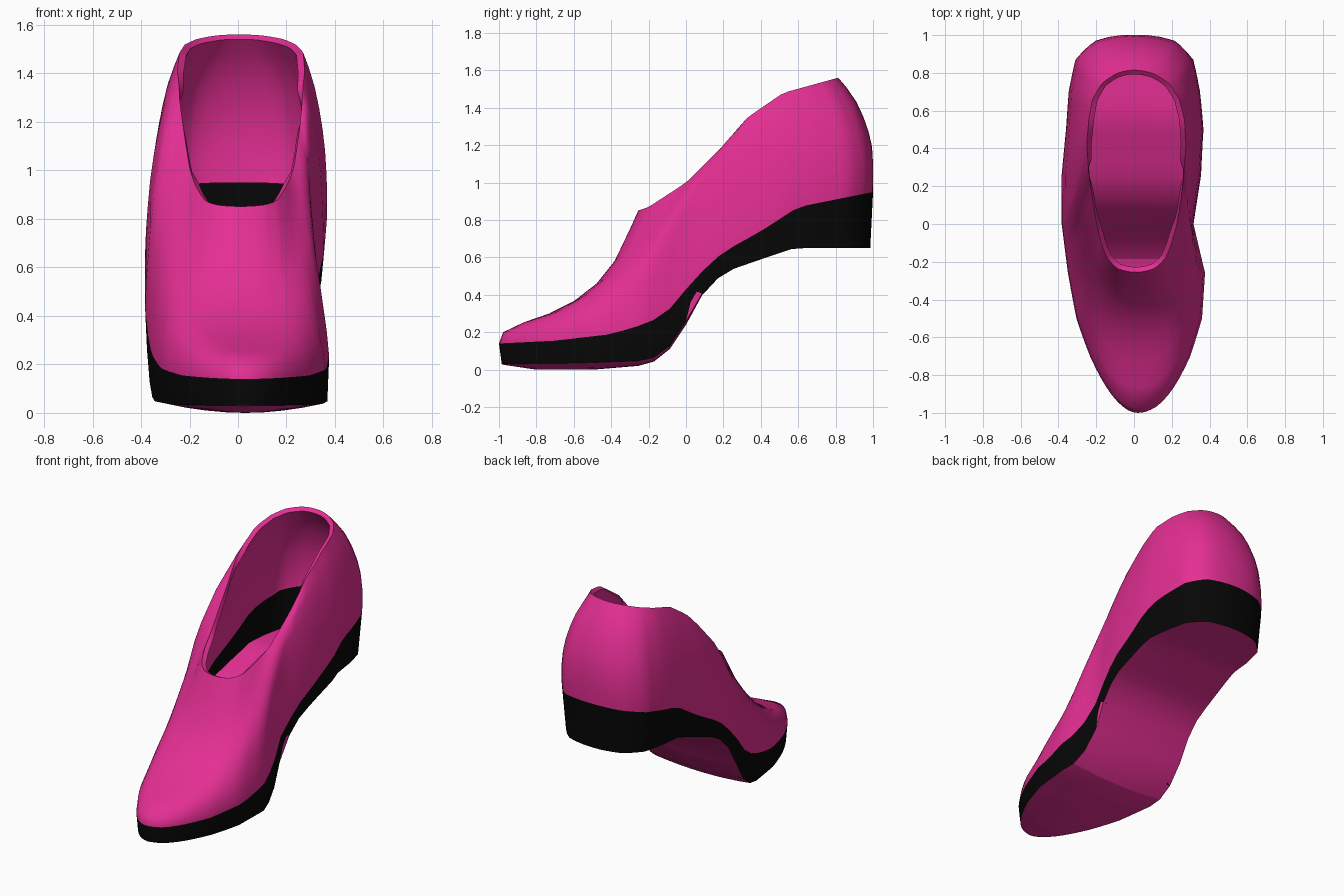
import bpy
import bmesh
from math import cos, sin, pi

cube = bpy.data.objects.get("Cube")
if cube:
    bpy.data.objects.remove(cube)

HALF = 36      # segments from toe to heel along one side
WALL = 0.03


def make_material(name, color):
    mat = bpy.data.materials.new(name)
    mat.use_nodes = True
    mat.diffuse_color = color
    mat.roughness = 1
    bsdf = mat.node_tree.nodes["Principled BSDF"]
    bsdf.inputs["Base Color"].default_value = color
    bsdf.inputs["Roughness"].default_value = 1
    return mat


PINK = make_material("pink", (0.77, 0.028, 0.29, 1))
BLACK = make_material("black", (0.002, 0.002, 0.002, 1))


def lookup(table, y):
    """Piecewise linear height along the shoe."""
    if y <= table[0][0]:
        return table[0][1]
    for (y0, z0), (y1, z1) in zip(table, table[1:]):
        if y <= y1:
            return z0 + (z1 - z0) * (y - y0) / (y1 - y0)
    return table[-1][1]


def sample(values, t):
    """Evenly spaced values, read at t from 0 to 1."""
    f = t * (len(values) - 1)
    k = min(int(f), len(values) - 2)
    return values[k] + (values[k + 1] - values[k]) * (f - k)


# Height profiles along the length
RIM_Z = [(-.26, .85), (-.2, .87), (0, 1), (.22, 1.22), (.33, 1.35), (.52, 1.48), (.81, 1.56)]
BAND_Z = [(-1, .14), (-.7, .155), (-.4, .19), (-.2, .25), (-.1, .31), (0, .43),
          (.1, .54), (.2, .63), (.4, .74), (.6, .87), (1, .95)]
EDGE_Z = [(-1, .03), (-.6, .035), (-.2, .05), (-.1, .11), (0, .26), (.07, .39),
          (.2, .52), (.4, .59), (.58, .65)]
MIDDLE_Z = [(-1, .03), (-.8, 0), (-.5, 0), (-.2, .025), (-.1, .09), (0, .24),
            (.07, .38), (.2, .52), (.4, .59), (.58, .65)]

# Plan outlines, toe to heel, for each side
FOOT = {-1: [.02, -.06, -.145, -.23, -.305, -.35, -.383, -.383, -.36, -.345, -.31, -.2, 0],
        1: [.02, .12, .21, .295, .36, .376, .315, .355, .367, .345, .31, .21, 0]}
OPENING = {-1: [.01, -.085, -.14, -.175, -.2, -.22, -.24, -.25, -.24, -.22, -.17, -.09, 0],
           1: [.01, .105, .165, .2, .23, .25, .265, .275, .268, .24, .185, .1, 0]}

# Wall curves from band to rim: inward travel and rise, at the toe and the sides
TOE_IN = [0, .03, .18, .36, .54, .7, .83, .94, 1]
TOE_UP = [0, .085, .16, .225, .32, .45, .62, .86, 1]
SIDE_IN = [0, -.03, -.02, .03, .13, .28, .48, .75, 1]
SIDE_UP = [0, .12, .25, .4, .53, .66, .79, .91, 1]


def foot_point(t, side):
    y = -cos(pi * t)
    return sample(FOOT[side], t), y, lookup(BAND_Z, y)


def opening_point(t, side):
    y = .28 - .535 * cos(pi * t)
    return sample(OPENING[side], t), y, lookup(RIM_Z, y)


def sole_point(t, side):
    x, y, _ = foot_point(t, side)
    taper = .98 - .05 * max(0, y)
    return x * taper, y * .985, lookup(EDGE_Z, y)


def wall_point(t, side, step):
    a, b = foot_point(t, side), opening_point(t, side)
    w = max(0, cos(pi * t))
    inward = w * TOE_IN[step] + (1 - w) * SIDE_IN[step]
    rise = w * TOE_UP[step] + (1 - w) * SIDE_UP[step]
    # The outer wall leans in all along, the inner one mostly around the arch
    lean = .55 * sin(pi * t) if side < 0 else .95 * max(0, sin(1.4 * pi * t))
    lean *= rise * (1 - rise)
    x = a[0] + (b[0] - a[0]) * (inward + lean)
    y = a[1] + (b[1] - a[1]) * inward
    return x, max(-1, min(1, y)), a[2] + (b[2] - a[2]) * rise


def ring(point):
    """Closed loop: along one side to the heel, back down the other."""
    out = [point(i / HALF, -1) for i in range(HALF)]
    return out + [point(i / HALF, 1) for i in range(HALF, 0, -1)]


def finish(name, bm, angle):
    """Turn the sheet into a smooth, thick part."""
    bmesh.ops.remove_doubles(bm, verts=bm.verts, dist=1e-4)
    mesh = bpy.data.meshes.new(name)
    bm.to_mesh(mesh)
    bm.free()
    mesh.materials.append(PINK)
    mesh.materials.append(BLACK)
    obj = bpy.data.objects.new(name, mesh)
    bpy.context.collection.objects.link(obj)
    bpy.ops.object.select_all(action='DESELECT')
    obj.select_set(True)
    bpy.context.view_layer.objects.active = obj
    solid = obj.modifiers.new("thickness", 'SOLIDIFY')
    solid.thickness = WALL
    solid.offset = -1
    bpy.ops.object.modifier_apply(modifier=solid.name)
    bpy.ops.object.shade_smooth_by_angle(angle=angle)


# Upper with the black wedge band around its foot
bm = bmesh.new()
loops = [ring(sole_point)]
for step in range(len(TOE_IN)):
    loops.append(ring(lambda t, side: wall_point(t, side, step)))
rows = [[bm.verts.new(p) for p in loop] for loop in loops]
count = len(rows[0])
for r, (low, high) in enumerate(zip(rows, rows[1:])):
    for j in range(count):
        k = (j + 1) % count
        face = bm.faces.new((low[j], high[j], high[k], low[k]))
        face.material_index = 1 if r == 0 else 0
finish("upper", bm, pi / 3)

# Sole, bowed slightly downward under the forefoot
bm = bmesh.new()
COLS = 8
rows = []
for i in range(HALF + 1):
    left, right = sole_point(i / HALF, -1), sole_point(i / HALF, 1)
    sag = lookup(MIDDLE_Z, left[1]) - left[2]
    row = []
    for c in range(COLS + 1):
        u = c / COLS
        x = left[0] + (right[0] - left[0]) * u
        row.append(bm.verts.new((x, left[1], left[2] + sag * 4 * u * (1 - u))))
    rows.append(row)
for near, far in zip(rows, rows[1:]):
    for c in range(COLS):
        bm.faces.new((near[c], far[c], far[c + 1], near[c + 1]))
finish("sole", bm, pi / 9)
